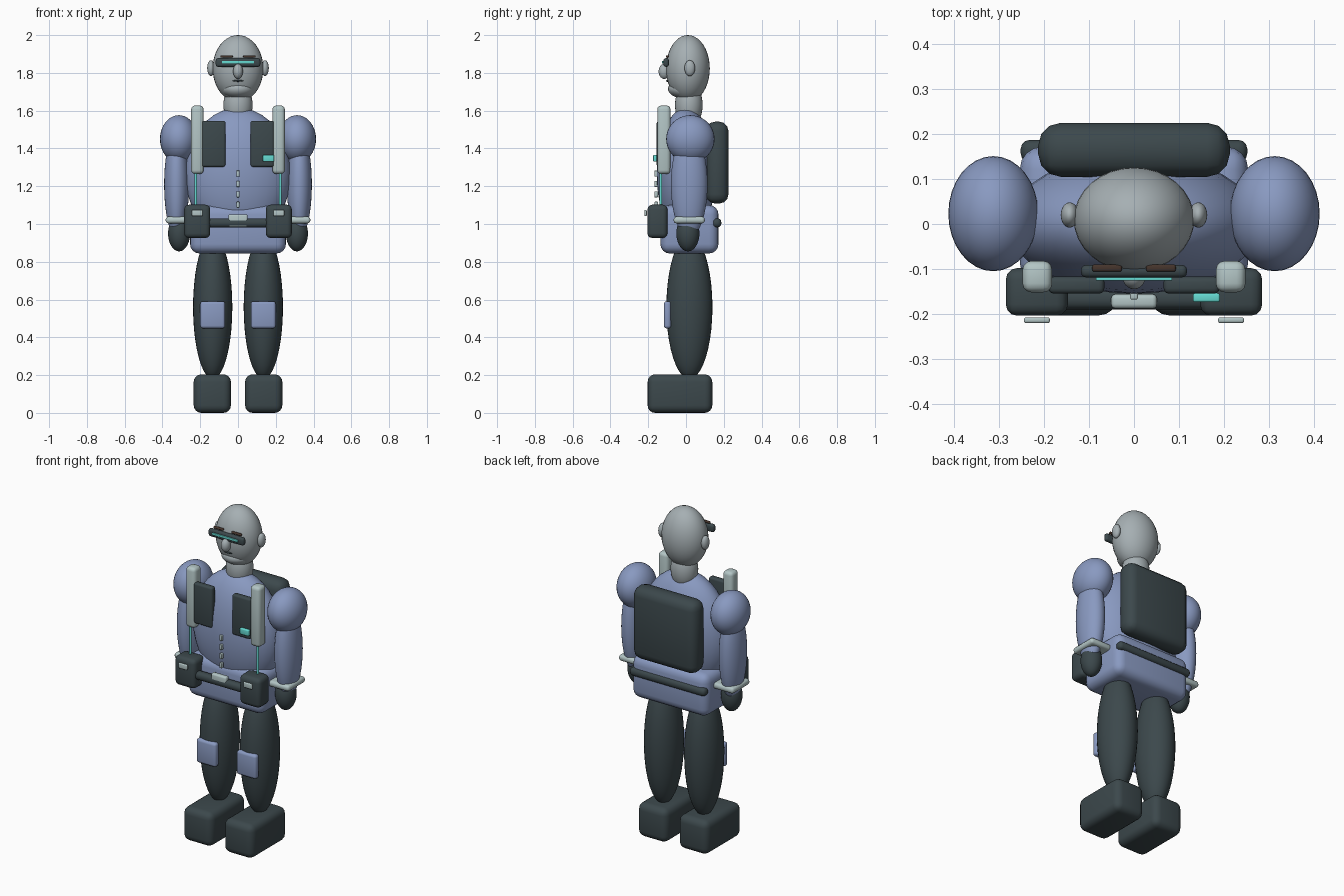
import bpy
import bmesh
import math
from mathutils import Matrix

cube = bpy.data.objects.get("Cube")
if cube:
    bpy.data.objects.remove(cube, do_unlink=True)


def material(name, r, g, b):
    mat = bpy.data.materials.new(name)
    mat.use_nodes = True
    mat.diffuse_color = (r, g, b, 1)
    mat.node_tree.nodes["Principled BSDF"].inputs["Base Color"].default_value = (r, g, b, 1)
    return mat


skin = material("skin_grey", 0.38, 0.43, 0.45)
cloth = material("blue_cloth", 0.25, 0.32, 0.53)
dark = material("dark_gear", 0.045, 0.065, 0.072)
pale = material("pale_trim", 0.45, 0.56, 0.56)
glow = material("cyan_light", 0.13, 0.70, 0.64)
brown = material("brow_brown", 0.06, 0.035, 0.025)


def finish(name, bm, mat, location):
    mesh = bpy.data.meshes.new(name)
    bm.to_mesh(mesh)
    bm.free()
    mesh.materials.append(mat)
    obj = bpy.data.objects.new(name, mesh)
    obj.location = location
    bpy.context.collection.objects.link(obj)
    bpy.ops.object.select_all(action="DESELECT")
    obj.select_set(True)
    bpy.context.view_layer.objects.active = obj
    bpy.ops.object.shade_smooth_by_angle(angle=math.radians(35))
    return obj


def ellipsoid(name, mat, center, radii):
    bm = bmesh.new()
    bmesh.ops.create_uvsphere(bm, u_segments=32, v_segments=20, radius=1)
    bmesh.ops.scale(bm, vec=radii, verts=bm.verts)
    return finish(name, bm, mat, center)


def box(name, mat, center, size, bevel, segments=3):
    bm = bmesh.new()
    bmesh.ops.create_cube(bm, size=1)
    bmesh.ops.scale(bm, vec=size, verts=bm.verts)
    bmesh.ops.bevel(bm, geom=bm.edges[:], offset=bevel, segments=segments,
                    profile=0.5, affect="EDGES", clamp_overlap=True)
    return finish(name, bm, mat, center)


def rod(name, mat, center, radius, length):
    bm = bmesh.new()
    bmesh.ops.create_cone(bm, cap_ends=True, segments=16, radius1=radius,
                          radius2=radius, depth=length, matrix=Matrix.Identity(4))
    return finish(name, bm, mat, center)


def pair(maker, name, mat, center, *args):
    x, y, z = center
    for side, sign in (("left", 1), ("right", -1)):
        maker(f"{side}_{name}", mat, (sign * x, y, z), *args)


# Head and face
ellipsoid("head", skin, (0, 0.01, 1.823), (0.134, 0.116, 0.177))
ellipsoid("jaw", skin, (0, -0.005, 1.715), (0.088, 0.09, 0.052))
ellipsoid("neck", skin, (0, 0.015, 1.63), (0.077, 0.073, 0.12))
ellipsoid("nose", skin, (0, -0.115, 1.808), (0.026, 0.03, 0.04))
ellipsoid("mouth", dark, (0, -0.098, 1.758), (0.028, 0.008, 0.005))
pair(ellipsoid, "ear", skin, (0.143, 0.02, 1.825), (0.02, 0.028, 0.042))
pair(box, "eyebrow", brown, (0.06, -0.098, 1.887), (0.066, 0.016, 0.012), 0.005)
box("visor", dark, (0, -0.105, 1.855), (0.236, 0.028, 0.046), 0.012)
box("visor_light", glow, (0, -0.122, 1.857), (0.17, 0.008, 0.014), 0.002)

# Body
ellipsoid("torso", cloth, (0, 0, 1.265), (0.28, 0.155, 0.35))
box("pelvis", cloth, (0, 0.018, 0.972), (0.508, 0.308, 0.256), 0.05, 4)
for i in range(4):
    box(f"jacket_button_{i + 1}", pale, (0, -0.158, 1.267 - i * 0.055),
        (0.017, 0.02, 0.032), 0.004)

# Arms
pair(ellipsoid, "shoulder", cloth, (0.313, 0.023, 1.45), (0.1, 0.128, 0.126))
pair(ellipsoid, "arm", cloth, (0.325, 0.017, 1.21), (0.066, 0.097, 0.28))
pair(box, "cuff", pale, (0.312, 0.017, 1.021), (0.142, 0.165, 0.036), 0.015)
pair(ellipsoid, "hand", dark, (0.312, 0.01, 0.95), (0.058, 0.061, 0.095))

# Legs
pair(ellipsoid, "leg", dark, (0.134, 0.018, 0.56), (0.104, 0.122, 0.38))
pair(box, "knee_pad", cloth, (0.134, -0.098, 0.519), (0.132, 0.038, 0.144), 0.015)
pair(box, "boot", dark, (0.136, -0.032, 0.102), (0.197, 0.342, 0.204), 0.04, 4)

# Belt with pouches
box("belt_front", dark, (0, -0.165, 1.006), (0.46, 0.05, 0.048), 0.02)
box("belt_back", dark, (0, 0.162, 1.006), (0.504, 0.05, 0.048), 0.02)
box("belt_buckle", pale, (0, -0.172, 1.018), (0.102, 0.032, 0.066), 0.01)
pair(box, "pouch", dark, (0.216, -0.151, 1.014), (0.138, 0.106, 0.176), 0.025)
pair(box, "pouch_tab", pale, (0.216, -0.214, 1.058), (0.058, 0.013, 0.032), 0.005)

# Chest harness and backpack
pair(box, "chest_panel", dark, (0.128, -0.136, 1.424), (0.124, 0.038, 0.244), 0.012)
pair(box, "harness_tube", pale, (0.215, -0.117, 1.446), (0.066, 0.07, 0.362), 0.02)
pair(rod, "harness_cable", glow, (0.224, -0.133, 1.18), 0.007, 0.2)
box("chest_light", glow, (0.161, -0.164, 1.348), (0.06, 0.02, 0.036), 0.005)
box("backpack", dark, (0, 0.165, 1.325), (0.426, 0.12, 0.434), 0.05)
